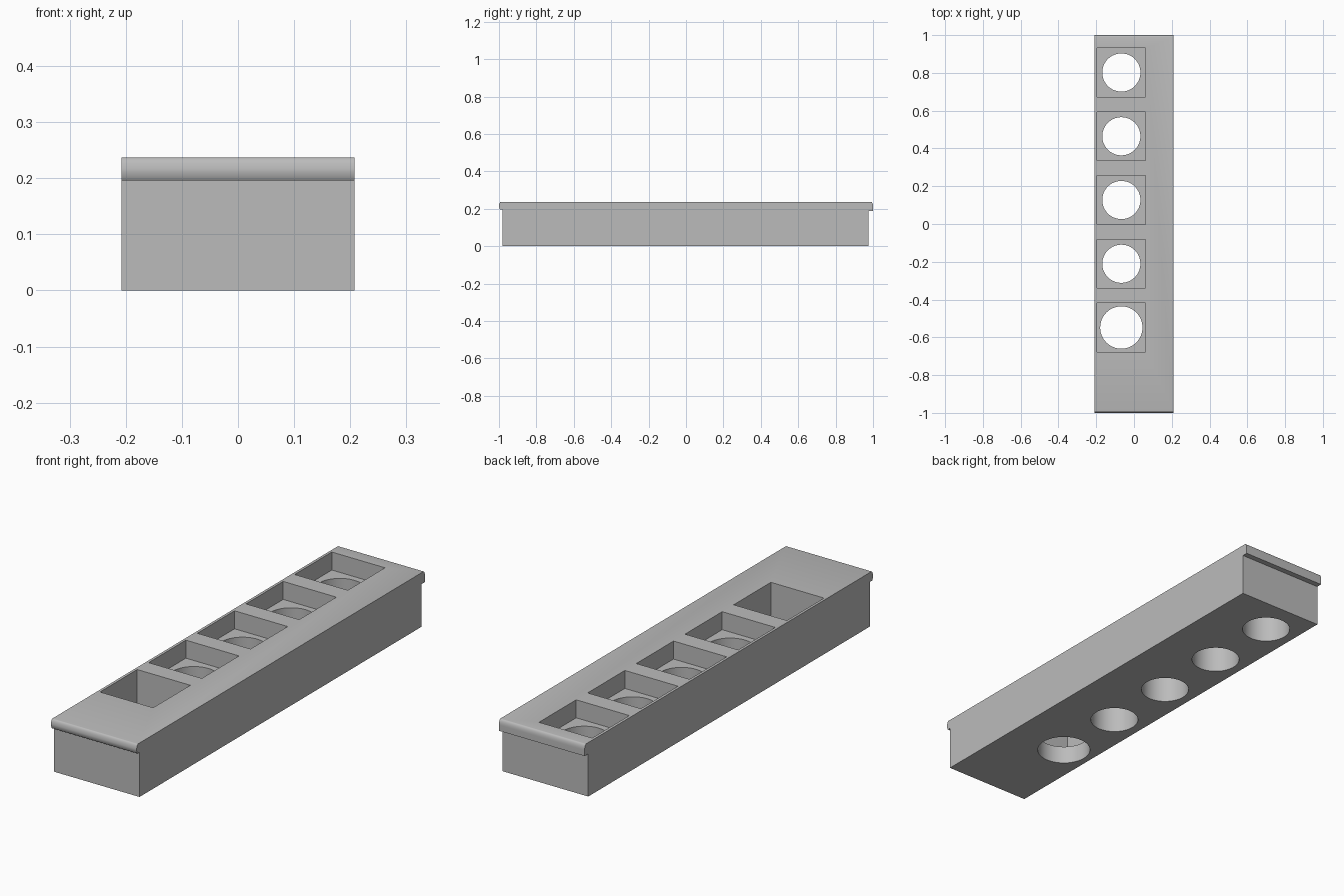
import bpy
import bmesh
from math import pi, sin, cos, radians

if "Cube" in bpy.data.objects:
    bpy.data.objects.remove(bpy.data.objects["Cube"], do_unlink=True)

HALF_W, TOP = 0.208, 0.237

# Single grey material
grey = bpy.data.materials.new("plain_grey")
grey.use_nodes = True
colour = (0.5, 0.5, 0.5, 1)
grey.diffuse_color = colour
grey.node_tree.nodes["Principled BSDF"].inputs["Base Color"].default_value = colour


def make_object(name, bm):
    mesh = bpy.data.meshes.new(name)
    bmesh.ops.recalc_face_normals(bm, faces=bm.faces)
    bm.to_mesh(mesh)
    bm.free()
    mesh.materials.append(grey)
    obj = bpy.data.objects.new(name, mesh)
    bpy.context.collection.objects.link(obj)
    return obj


def rounded_nose(side, depth, drop):
    """Quarter-ellipse edge from the top surface out to the end of a lip."""
    steps = 8
    return [(side * (1 - depth + depth * sin(i / steps * pi / 2)),
             TOP - drop + drop * cos(i / steps * pi / 2)) for i in range(steps + 1)]


# Side profile: block with a small overhanging lip at each end
front_lip = rounded_nose(-1, 0.011, 0.025) + [(-0.997, 0.2), (-0.994, 0.196), (-0.98, 0.196)]
back_lip = rounded_nose(1, 0.011, 0.025) + [(1.0, 0.187), (0.975, 0.187)]
profile = front_lip + [(-0.98, 0), (0.975, 0)] + back_lip[::-1]

bm = bmesh.new()
face = bm.faces.new([bm.verts.new((-HALF_W, y, z)) for y, z in profile])
side = bmesh.ops.extrude_face_region(bm, geom=[face])
bmesh.ops.translate(bm, vec=(2 * HALF_W, 0, 0),
                    verts=[v for v in side["geom"] if isinstance(v, bmesh.types.BMVert)])
tray = make_object("socket_tray", bm)


def cut(target, bm):
    """Subtract a temporary cutter from the target."""
    cutter = make_object("cutter", bm)
    cutter.hide_render = True
    mod = target.modifiers.new("cut", 'BOOLEAN')
    mod.operation, mod.solver, mod.object = 'DIFFERENCE', 'EXACT', cutter
    bpy.context.view_layer.objects.active = target
    bpy.ops.object.modifier_apply(modifier=mod.name)
    bpy.data.objects.remove(cutter, do_unlink=True)


# Row of square pockets with round through holes; the front one is deeper and wider
HOLE_X, POCKET = -0.067, 0.258
for i in range(5):
    y = 0.802 - i * 0.3375
    floor, radius = (0.08, 0.112) if i == 4 else (0.158, 0.101)

    pocket = bmesh.new()
    bmesh.ops.create_cube(pocket, size=1)
    bmesh.ops.scale(pocket, vec=(POCKET, POCKET, 0.3), verts=pocket.verts)
    bmesh.ops.translate(pocket, vec=(HOLE_X, y, floor + 0.15), verts=pocket.verts)
    cut(tray, pocket)

    hole = bmesh.new()
    bmesh.ops.create_cone(hole, cap_ends=True, segments=64, radius1=radius,
                          radius2=radius, depth=1)
    bmesh.ops.translate(hole, vec=(HOLE_X, y, 0), verts=hole.verts)
    cut(tray, hole)

# Smooth hole walls and lips, crisp edges elsewhere
bpy.ops.object.select_all(action='DESELECT')
tray.select_set(True)
bpy.context.view_layer.objects.active = tray
bpy.ops.object.shade_smooth_by_angle(angle=radians(30))
